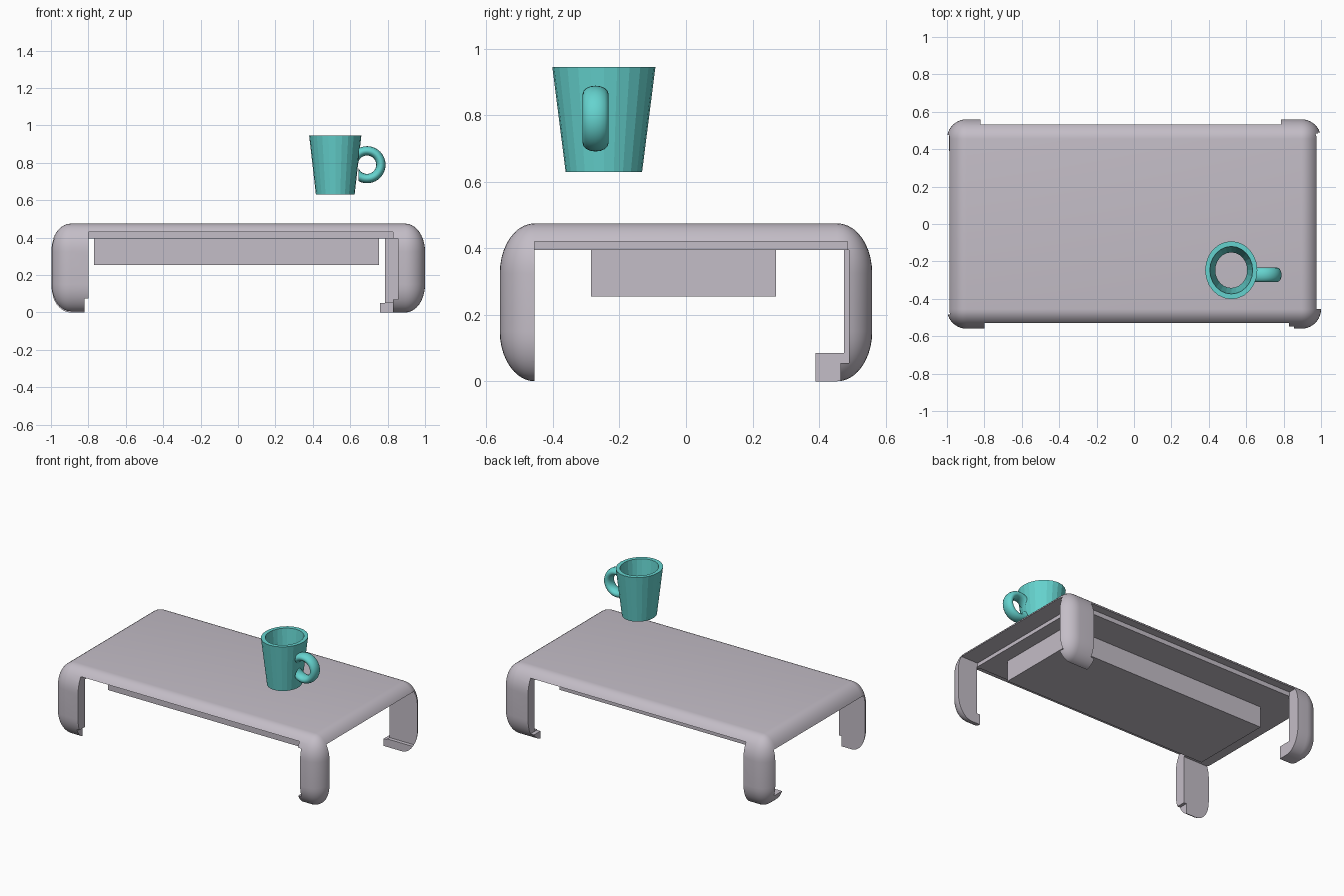
import bpy, bmesh, math
from mathutils import Matrix, Vector

if "Cube" in bpy.data.objects:
    bpy.data.objects.remove(bpy.data.objects["Cube"])


def material(name, rgb):
    m = bpy.data.materials.new(name)
    m.diffuse_color = (*rgb, 1)
    m.use_nodes = True
    m.node_tree.nodes["Principled BSDF"].inputs["Base Color"].default_value = m.diffuse_color
    return m


def add(name, bm, mat=None, smooth=None):
    bmesh.ops.recalc_face_normals(bm, faces=bm.faces)
    me = bpy.data.meshes.new(name)
    bm.to_mesh(me)
    bm.free()
    ob = bpy.data.objects.new(name, me)
    bpy.context.collection.objects.link(ob)
    if mat:
        me.materials.append(mat)
    if smooth:
        activate(ob)
        bpy.ops.object.shade_smooth_by_angle(angle=math.radians(smooth))
    return ob


def activate(ob):
    bpy.ops.object.select_all(action='DESELECT')
    ob.select_set(True)
    bpy.context.view_layer.objects.active = ob


def box(name, x, y, z, mat=None):
    bm = bmesh.new()
    bmesh.ops.create_cube(bm, size=1)
    for v in bm.verts:
        v.co = [r[0] if c < 0 else r[1] for c, r in zip(v.co, (x, y, z))]
    return add(name, bm, mat)


wood = material("mauve_grey", (0.55, 0.51, 0.57))
teal = material("teal", (0.13, 0.65, 0.62))

# Rounded block, stretched in z, from which the top and legs are carved
H, R, RZ = 0.475, 0.105, 0.15
bm = bmesh.new()
bmesh.ops.create_cube(bm, size=1)
bmesh.ops.scale(bm, vec=(2, 1.12, H * R / RZ), verts=bm.verts)
bmesh.ops.bevel(bm, geom=bm.edges[:], offset=R, segments=10, profile=0.5,
                affect='EDGES')
bmesh.ops.scale(bm, vec=(1, 1, RZ / R), verts=bm.verts)
bmesh.ops.translate(bm, vec=(0, 0, H / 2), verts=bm.verts)
table = add("table_top_and_legs", bm, wood)

# Openings between the legs: x, y, z ranges
cuts = [
    # left and right sides, with the feet left wider at the bottom
    ((-1.1, 0.01), (-0.485, 0.475), (0.085, 0.395)),
    ((-1.1, 0.01), (-0.485, 0.39), (-0.1, 0.09)),
    ((-0.01, 1.1), (-0.455, 0.49), (0.055, 0.395)),
    ((-0.01, 1.1), (-0.455, 0.465), (-0.1, 0.06)),
    # front and back sides
    ((-0.80, 0.855), (-0.7, 0.01), (0.07, 0.395)),
    ((-0.82, 0.83), (-0.7, 0.01), (-0.1, 0.075)),
    ((-0.82, 0.785), (-0.01, 0.7), (0.05, 0.395)),
    ((-0.82, 0.76), (-0.01, 0.7), (-0.1, 0.055)),
    # thinner rims of the top
    ((-0.80, 0.83), (-0.7, -0.46), (0.3, 0.43)),
    ((-0.82, 0.785), (0.48, 0.7), (0.3, 0.425)),
    ((0.85, 1.1), (-0.455, 0.485), (0.3, 0.42)),
]
for c in cuts:
    cutter = box("cutter", *c)
    cutter.hide_render = True
    activate(table)
    mod = table.modifiers.new("cut", 'BOOLEAN')
    mod.operation, mod.solver, mod.object = 'DIFFERENCE', 'EXACT', cutter
    bpy.ops.object.modifier_apply(modifier=mod.name)
    bpy.data.objects.remove(cutter)
activate(table)
bpy.ops.object.shade_smooth_by_angle(angle=math.radians(25))

# Block under the top
box("under_top_block", (-0.77, 0.755), (-0.285, 0.27), (0.255, 0.396), wood)

# Open tapered mug wall, slightly oval
N = 24
profile = [(0.115, 0.63), (0.155, 0.945), (0.127, 0.945), (0.095, 0.63)]
bm = bmesh.new()
rings = [[bm.verts.new((0.52 + 0.9 * r * math.cos(2 * math.pi * i / N),
                        -0.247 + r * math.sin(2 * math.pi * i / N), z))
          for i in range(N)] for r, z in profile]
for k in range(4):
    a, b = rings[k], rings[(k + 1) % 4]
    for i in range(N):
        j = (i + 1) % N
        bm.faces.new((a[i], a[j], b[j], b[i]))
add("mug_wall", bm, teal)

# Ring handle, cut flat where it meets the wall
NU, NV = 40, 16
bm = bmesh.new()
ring = []
for i in range(NU):
    u = 2 * math.pi * i / NU
    row = []
    for k in range(NV):
        v = 2 * math.pi * k / NV
        r = 0.074 + 0.025 * math.cos(v)
        row.append(bm.verts.new((0.69 + r * math.cos(u),
                                 -0.272 + 0.039 * math.sin(v),
                                 0.79 + r * math.sin(u))))
    ring.append(row)
for i in range(NU):
    for k in range(NV):
        a, b, l = ring[i], ring[(i + 1) % NU], (k + 1) % NV
        bm.faces.new((a[k], b[k], b[l], a[l]))
bmesh.ops.bisect_plane(bm, geom=bm.verts[:] + bm.edges[:] + bm.faces[:],
                       plane_co=(0.643, 0, 0), plane_no=(1, 0, 0),
                       clear_inner=True)
bmesh.ops.holes_fill(bm, edges=[e for e in bm.edges if e.is_boundary], sides=0)
add("mug_handle", bm, teal, 40)
